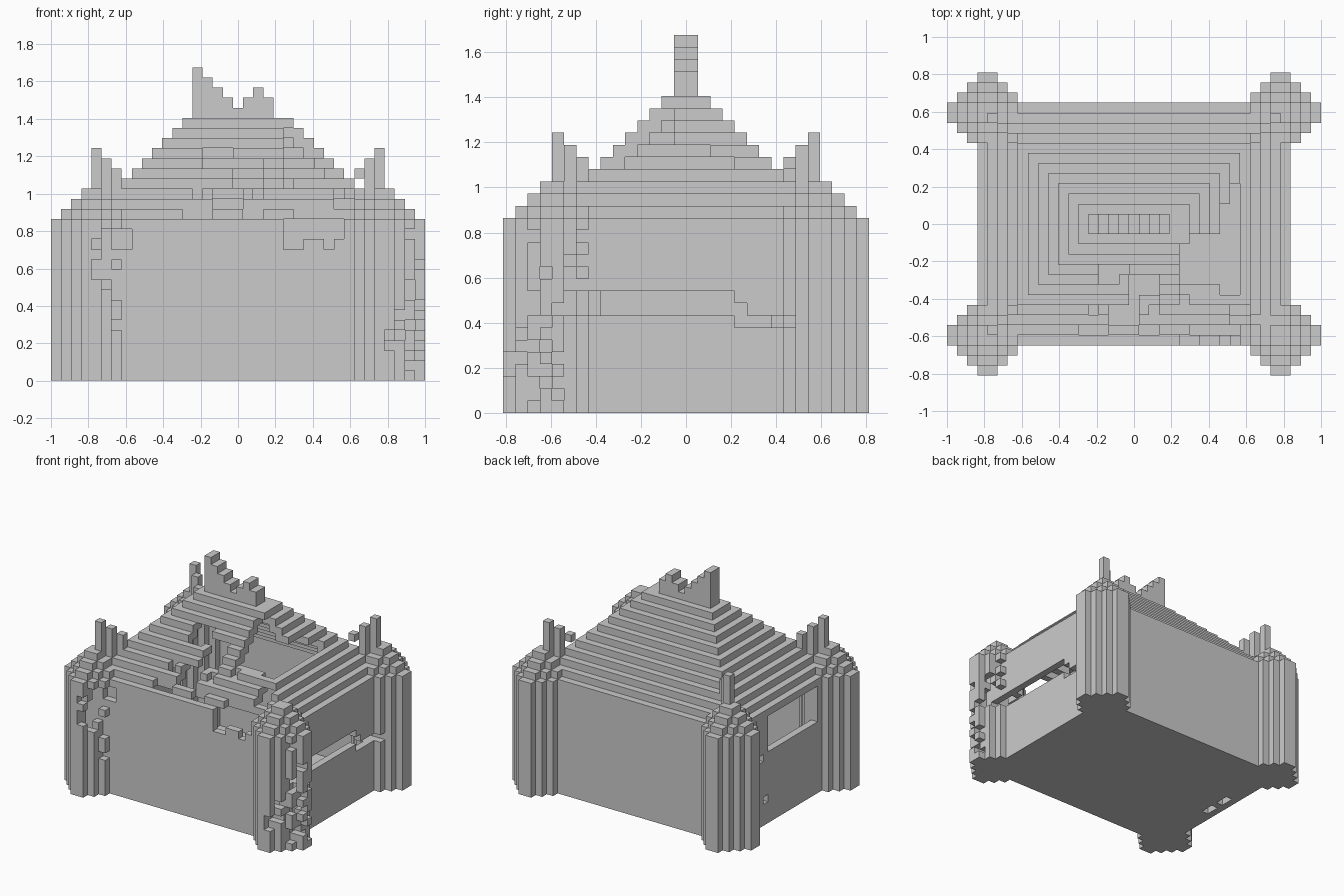
import bpy
import bmesh
import random
from mathutils import Vector

cube = bpy.data.objects.get("Cube")
if cube:
    bpy.data.objects.remove(cube)

random.seed(4)
WIDE, DEEP, EAVES = 37, 30, 16
SIZE = 2 / WIDE
AXES = [Vector(a) for a in ((1, 0, 0), (0, 1, 0), (0, 0, 1))]


def block(x0, x1, y0, y1, z0, z1):
    """Cells of a solid box, both ends included."""
    return {(x, y, z) for x in range(x0, x1 + 1)
            for y in range(y0, y1 + 1) for z in range(z0, z1 + 1)}


def frame(inset, z, thick):
    """One rectangular course, inset from the model bounds."""
    outer = block(inset, WIDE - 1 - inset, inset, DEEP - 1 - inset, z, z)
    inner = inset + thick
    return outer - block(inner, WIDE - 1 - inner, inner, DEEP - 1 - inner, z, z)


def carve(cells, boxes, chance=1.0):
    """Knock stones out of a part."""
    for box in boxes:
        for cell in sorted(block(*box) & cells):
            if random.random() < chance:
                cells.discard(cell)


def build(name, cells):
    """Skin a set of cells with only its outside faces."""
    bm = bmesh.new()
    corners = {}

    def corner(p):
        key = tuple(round(v) for v in p)
        if key not in corners:
            x, y, z = key
            corners[key] = bm.verts.new(
                ((x - WIDE / 2) * SIZE, (y - DEEP / 2) * SIZE, z * SIZE))
        return corners[key]

    for cell in sorted(cells):
        here = Vector(cell)
        for i, axis in enumerate(AXES):
            u, v = AXES[(i + 1) % 3], AXES[(i + 2) % 3]
            for side in (0, 1):
                step = axis if side else -axis
                if tuple(int(n) for n in here + step) in cells:
                    continue
                base = here + axis * side
                quad = [base, base + u, base + u + v, base + v]
                if not side:
                    quad.reverse()
                bm.faces.new([corner(p) for p in quad])
    mesh = bpy.data.meshes.new(name)
    bm.to_mesh(mesh)
    bm.free()
    obj = bpy.data.objects.new(name, mesh)
    bpy.context.collection.objects.link(obj)


def tower(right, back):
    """Hollow diamond tower with a stepped cap."""
    cells = set()
    for x in range(8):
        for y in range(8):
            reach = abs(x - 3.5) + abs(y - 3.5)
            if reach > 4:
                continue
            px = WIDE - 1 - x if right else x
            py = DEEP - 1 - y if back else y
            low = 0 if reach > 2 else EAVES - 1
            cells |= block(px, px, py, py, low, EAVES + 3 - int(reach))
            cells.add((px, py, 0))
    return cells


def spire(right, back):
    """Three diagonal posts falling towards the roof."""
    cells = set()
    for i in range(3):
        x = WIDE - 5 - i if right else 4 + i
        y = DEEP - 5 - i if back else 4 + i
        cells |= block(x, x, y, y, 17, 22 - i)
    return cells


# Floor with two small gaps
floor = block(3, WIDE - 4, 3, DEEP - 4, 0, 0)
carve(floor, [(4, 4, 13, 14, 0, 0), (4, 4, 16, 17, 0, 0)])
build("floor", floor)

# Walls: a side window, a long crack and a crumbled front edge
walls = set()
for z in range(EAVES):
    walls |= frame(3, z, 1)
crack = [(31, 35, 4, 18, 8, 9), (31, 35, 19, 19, 7, 8), (31, 35, 20, 23, 7, 7)]
carve(walls, crack)
carve(walls, [
    (3, 3, 8, 18, 10, 14), (3, 3, 20, 20, 9, 9), (3, 3, 19, 19, 3, 3),
    (6, 7, 3, 3, 13, 14), (7, 7, 3, 3, 5, 5), (23, 24, 3, 3, 13, 15),
    (25, 26, 3, 3, 14, 15), (27, 27, 3, 3, 13, 15), (28, 29, 3, 3, 14, 15),
])
build("walls", walls)

# Corner towers, the two front ones ruined
front_right_tower = tower(False, False)
carve(front_right_tower, [(5, 6, 0, 3, 9, 15), (4, 4, 0, 1, 8, 13), (6, 6, 1, 2, 4, 8)], 0.75)
carve(front_right_tower, [(6, 7, 2, 3, 13, 14)])
front_left_tower = tower(True, False)
carve(front_left_tower, [(33, 36, 0, 4, 1, 8), (35, 36, 2, 3, 9, 14),
                         (32, 35, 4, 6, 10, 14)], 0.45)
carve(front_left_tower, crack)
back_left_tower = tower(True, True)
carve(back_left_tower, crack)
build("front_right_tower", front_right_tower)
build("front_left_tower", front_left_tower)
build("back_left_tower", back_left_tower)
build("back_right_tower", tower(False, True))

# Spires; the back left one has lost a stone support
build("front_right_spire", spire(False, False))
build("back_right_spire", spire(False, True))
back_left_spire = spire(True, True)
carve(back_left_spire, [(30, 30, 23, 23, 17, 19)])
build("back_left_spire", back_left_spire)

# Stepped hollow roof with broken patches at the front and one side
roof = set()
for step in range(1, 11):
    roof |= frame(3 + step, EAVES - 1 + step, 2)
carve(roof, [
    (15, 16, 9, 11, 20, 22), (17, 17, 9, 11, 21, 22), (18, 20, 7, 10, 19, 21),
    (16, 18, 5, 7, 17, 18), (14, 15, 4, 4, 16, 16),
    (23, 26, 9, 13, 22, 24), (23, 26, 8, 10, 20, 21), (26, 28, 7, 16, 20, 21),
    (27, 28, 8, 18, 19, 20), (24, 29, 4, 4, 16, 16), (28, 29, 5, 8, 17, 18),
])
carve(roof, [(13, 24, 4, 8, 16, 19)], 0.2)
build("roof", roof)

# Broken ridge crest
crest = set()
for i, top in enumerate((30, 29, 28, 27, 26, 27, 28, 27)):
    crest |= block(14 + i, 14 + i, 14, 15, 26, top)
build("ridge_crest", crest)
